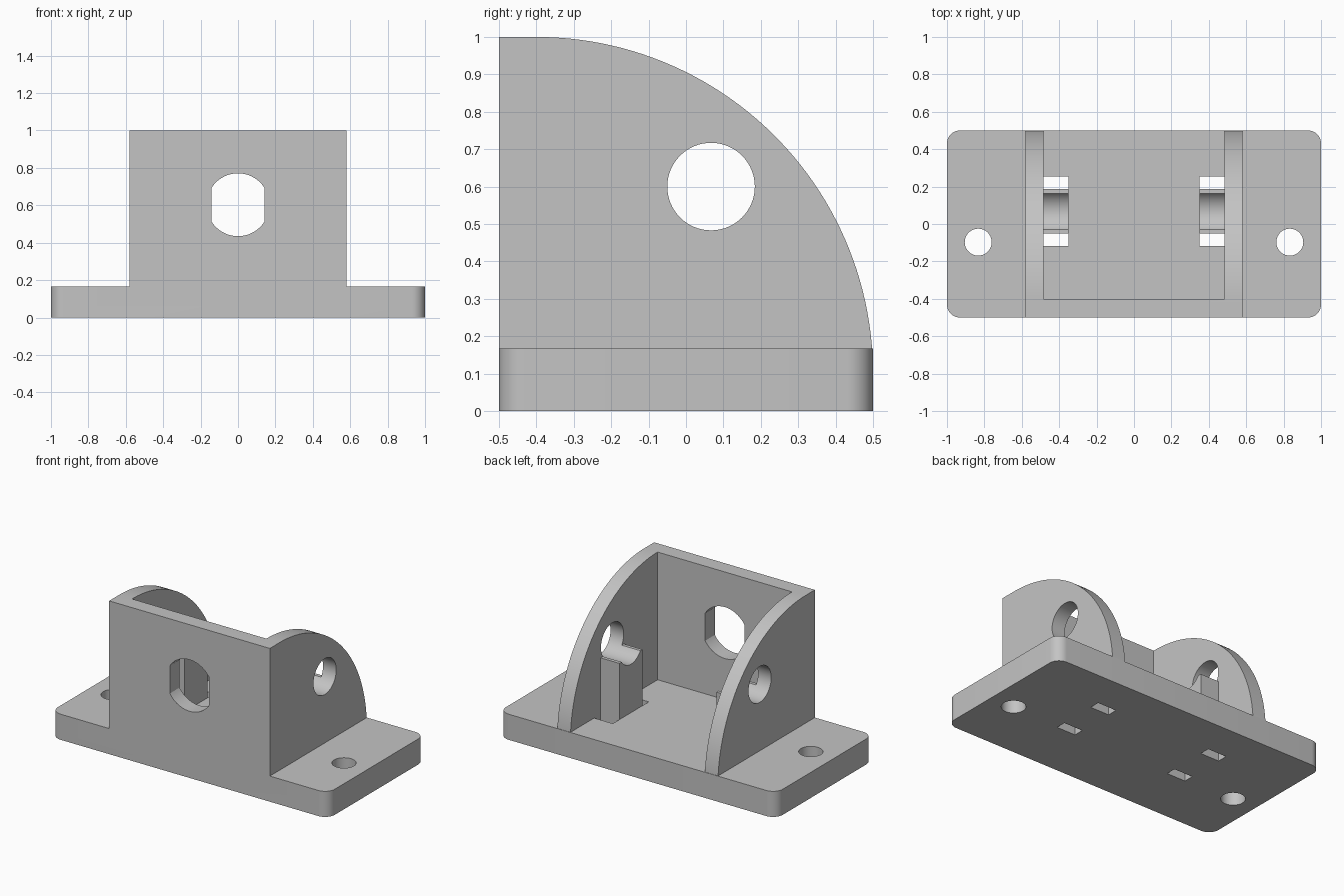
import bpy, bmesh, math
from mathutils import Vector

cube = bpy.data.objects.get("Cube")
if cube:
    bpy.data.objects.remove(cube, do_unlink=True)

grey = bpy.data.materials.new("plain grey")
grey.use_nodes = True
colour = (0.55, 0.55, 0.55, 1)
grey.diffuse_color = colour
grey.node_tree.nodes["Principled BSDF"].inputs["Base Color"].default_value = colour


def prism(name, profile, axis, lo, hi):
    """Extrude a 2D profile along an axis; profile uses the other two axes in order."""
    bm = bmesh.new()
    verts = []
    for p in profile:
        co = list(p)
        co.insert(axis, lo)
        verts.append(bm.verts.new(co))
    face = bm.faces.new(verts)
    new = bmesh.ops.extrude_face_region(bm, geom=[face])["geom"]
    shift = Vector((0, 0, 0))
    shift[axis] = hi - lo
    bmesh.ops.translate(bm, vec=shift, verts=[v for v in new if isinstance(v, bmesh.types.BMVert)])
    bmesh.ops.recalc_face_normals(bm, faces=bm.faces)
    mesh = bpy.data.meshes.new(name)
    bm.to_mesh(mesh)
    bm.free()
    mesh.materials.append(grey)
    obj = bpy.data.objects.new(name, mesh)
    bpy.context.collection.objects.link(obj)
    return obj


def rect(a0, a1, b0, b1):
    return [(a0, b0), (a1, b0), (a1, b1), (a0, b1)]


def arc(ca, cb, r, start, end, n):
    return [(ca + r * math.cos(math.radians(start + (end - start) * i / n)),
             cb + r * math.sin(math.radians(start + (end - start) * i / n)))
            for i in range(n + 1)]


def circle(ca, cb, r):
    return arc(ca, cb, r, 0, 360, 64)[:-1]


def combine(target, tool, operation):
    mod = target.modifiers.new("combine", "BOOLEAN")
    mod.operation = operation
    mod.solver = "EXACT"
    mod.object = tool
    bpy.ops.object.select_all(action="DESELECT")
    bpy.context.view_layer.objects.active = target
    target.select_set(True)
    bpy.ops.object.modifier_apply(modifier=mod.name)
    bpy.data.objects.remove(tool, do_unlink=True)


BASE_TOP = 0.167
INNER, OUTER = 0.485, 0.58
HOLE_Y, HOLE_Z, HOLE_R = 0.067, 0.60, 0.117

# Base plate with rounded corners
r = 0.07
outline = []
for sx, sy, start in ((1, 1, 0), (-1, 1, 90), (-1, -1, 180), (1, -1, 270)):
    outline += arc(sx * (1 - r), sy * (0.5 - r), r, start, start + 90, 10)
bracket = prism("mounting_bracket", outline, 2, 0, BASE_TOP)

# Upright housing: quarter-round sides and a front wall, hollowed out
foot = math.degrees(math.asin(0.02 / 0.9))
side = [(-0.5, 0.12)] + arc(-0.4, 0.1, 0.9, foot, 90, 48) + [(-0.5, 1)]
housing = prism("housing", side, 0, -OUTER, OUTER)
combine(housing, prism("pocket", rect(-INNER, INNER, -0.4, 1), 2, -1, 2), "DIFFERENCE")
combine(bracket, housing, "UNION")

# Cradle posts, slots beside them and screw holes
for s in (-1, 1):
    x0, x1 = sorted((s * 0.35, s * (INNER + 0.04)))
    post = prism("post", rect(x0, x1, HOLE_Y - 0.118, HOLE_Y + 0.12), 2, 0.1, 0.534)
    combine(bracket, post, "UNION")
    x0, x1 = sorted((s * 0.35, s * INNER))
    for y0, y1 in ((-0.117, HOLE_Y - 0.118), (HOLE_Y + 0.12, 0.254)):
        combine(bracket, prism("slot", rect(x0, x1, y0, y1), 2, -0.1, 0.3), "DIFFERENCE")
    combine(bracket, prism("screw_hole", circle(s * 0.833, -0.097, 0.072), 2, -0.1, 0.3), "DIFFERENCE")

# Cross hole through both sides, also forming the cradle grooves
combine(bracket, prism("cross_hole", circle(HOLE_Y, HOLE_Z, HOLE_R), 0, -1, 1), "DIFFERENCE")

# Front hole with two flat sides
flat = math.degrees(math.acos(0.142 / 0.168))
front = arc(0, 0.603, 0.168, flat, 180 - flat, 28) + arc(0, 0.603, 0.168, 180 + flat, 360 - flat, 28)
combine(bracket, prism("front_hole", front, 1, -0.6, -0.3), "DIFFERENCE")

bpy.ops.object.select_all(action="DESELECT")
bracket.select_set(True)
bpy.context.view_layer.objects.active = bracket
bpy.ops.object.shade_smooth_by_angle(angle=math.radians(25))
